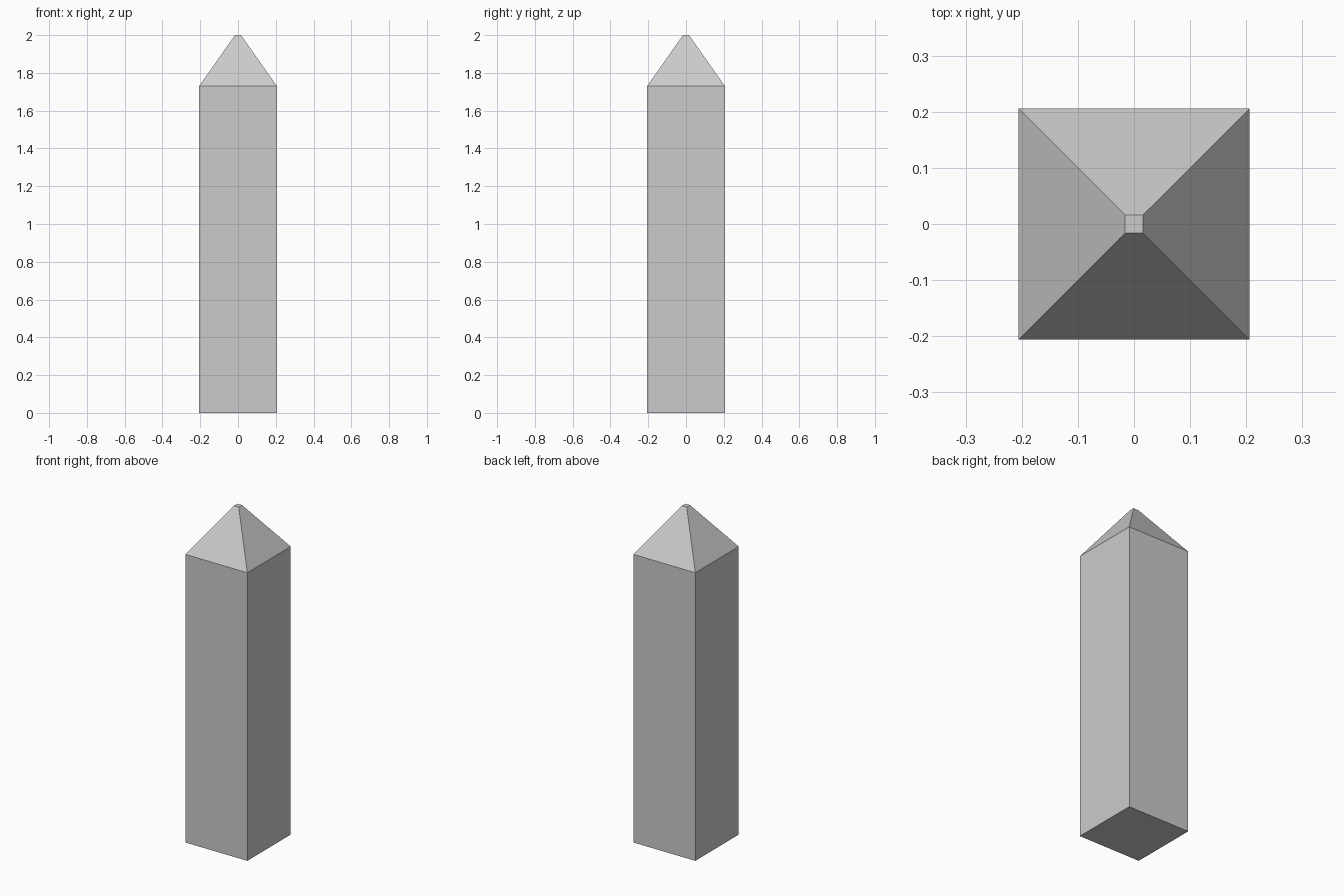
import bpy, bmesh

if "Cube" in bpy.data.objects:
    bpy.data.objects.remove(bpy.data.objects["Cube"])

HALF = 0.206      # half width of the shaft
TIP = 0.016       # half width of the blunt tip
EAVE, TOP = 1.73, 2.0

bm = bmesh.new()

# Square base of the shaft
base = bm.faces.new([bm.verts.new((x * HALF, y * HALF, 0))
                     for x, y in ((-1, -1), (-1, 1), (1, 1), (1, -1))])


def extrude_up(face, height, half):
    """Extrude a square face to a new height and half width."""
    new = bmesh.ops.extrude_face_region(bm, geom=[face], use_keep_orig=(face is base))
    verts = [g for g in new["geom"] if isinstance(g, bmesh.types.BMVert)]
    for v in verts:
        v.co = (half if v.co.x > 0 else -half, half if v.co.y > 0 else -half, height)
    cap = [g for g in new["geom"] if isinstance(g, bmesh.types.BMFace)][0]
    if face is not base and face.is_valid:
        bmesh.ops.delete(bm, geom=[face], context="FACES_ONLY")
    return cap


# Straight shaft, then tapered pyramid cap with a small flat tip
shaft_top = extrude_up(base, EAVE, HALF)
extrude_up(shaft_top, TOP, TIP)
bmesh.ops.recalc_face_normals(bm, faces=bm.faces)

mesh = bpy.data.meshes.new("pointed_pillar")
bm.to_mesh(mesh)
bm.free()
bpy.context.collection.objects.link(bpy.data.objects.new("pointed_pillar", mesh))
